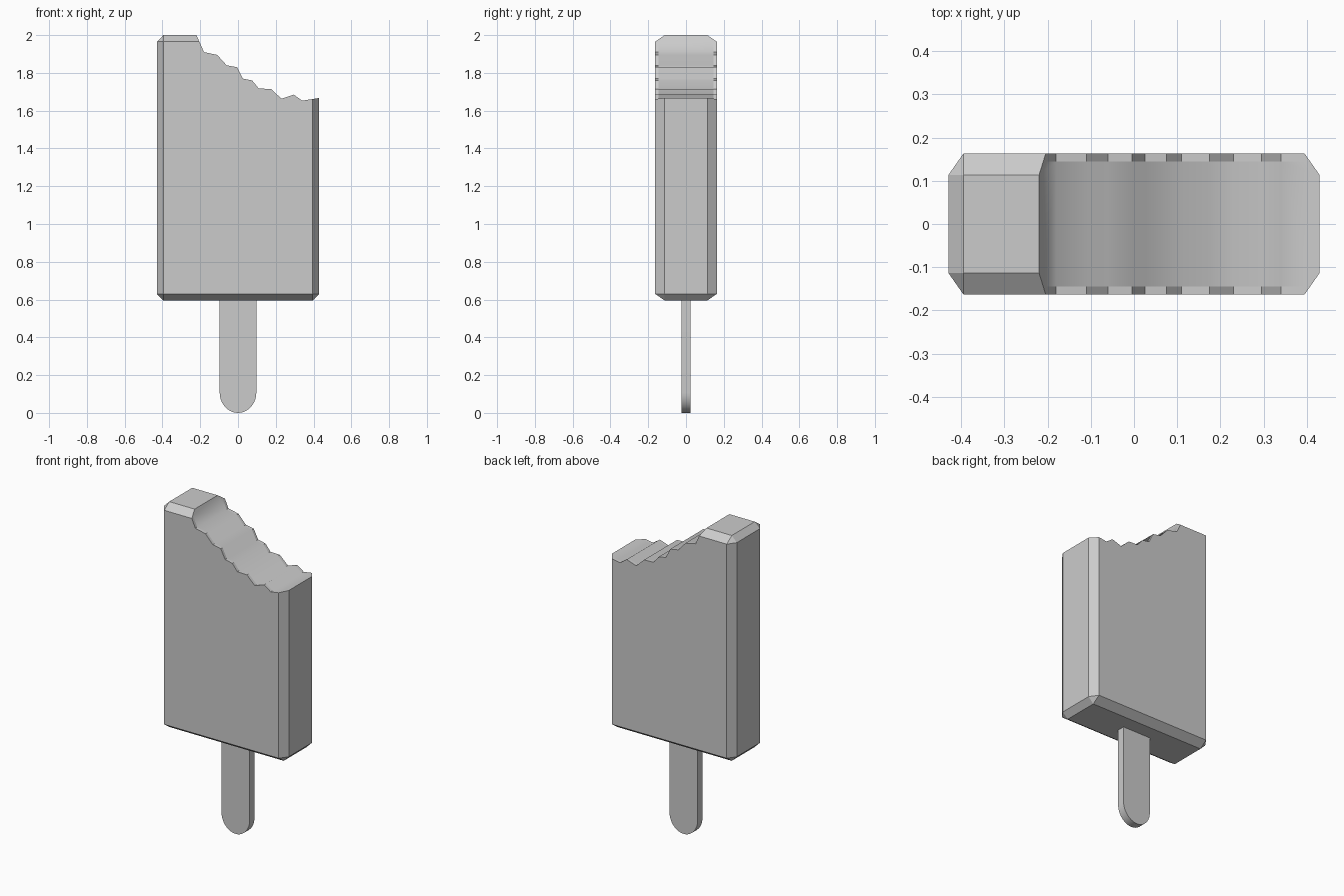
import bpy, bmesh, math

if "Cube" in bpy.data.objects:
    bpy.data.objects.remove(bpy.data.objects["Cube"])


def finish(bm, name):
    bmesh.ops.recalc_face_normals(bm, faces=bm.faces)
    me = bpy.data.meshes.new(name)
    bm.to_mesh(me)
    bm.free()
    ob = bpy.data.objects.new(name, me)
    bpy.context.collection.objects.link(ob)
    return ob


def prism(name, profile, ys):
    """Sweep an x/z profile through a list of y positions."""
    bm = bmesh.new()
    rings = [[bm.verts.new((x, y, z)) for x, z in profile] for y in ys]
    n = len(profile)
    for a, b in zip(rings, rings[1:]):
        for i in range(n):
            j = (i + 1) % n
            bm.faces.new((a[i], a[j], b[j], b[i]))
    bm.faces.new(rings[0])
    bm.faces.new(rings[-1][::-1])
    return finish(bm, name)


def activate(ob):
    bpy.ops.object.select_all(action='DESELECT')
    ob.select_set(True)
    bpy.context.view_layer.objects.active = ob


# Ice bar: chamfered block, wider chamfer along y
bm = bmesh.new()
bmesh.ops.create_cube(bm, size=2)
for v in bm.verts:
    v.co = (v.co.x * 0.43, v.co.y * 0.163 * 0.7, v.co.z * 0.7025)
bmesh.ops.bevel(bm, geom=bm.edges[:], offset=0.035, segments=1, affect='EDGES')
for v in bm.verts:
    v.co = (v.co.x, v.co.y / 0.7, v.co.z + 1.2975)
bar = finish(bm, "ice_bar")

# Bite with ragged tooth marks, cut out of the top right corner
bite = [(-0.243, 2.05), (-0.22, 2.0), (-0.18, 1.91), (-0.11, 1.895),
        (-0.06, 1.84), (-0.005, 1.83), (0.025, 1.77), (0.075, 1.76),
        (0.11, 1.717), (0.175, 1.715), (0.23, 1.663), (0.295, 1.685),
        (0.34, 1.653), (0.43, 1.667), (0.6, 1.69), (0.6, 2.05)]
cutter = prism("bite_cutter", bite, [-0.3, -0.145, 0.145, 0.3])
cutter.hide_render = True
mod = bar.modifiers.new("bite", 'BOOLEAN')
mod.operation = 'DIFFERENCE'
mod.solver = 'EXACT'
mod.object = cutter
activate(bar)
bpy.ops.object.modifier_apply(modifier="bite")
bpy.data.objects.remove(cutter)

# Smooth only the inner part of the bite surface
for p in bar.data.polygons:
    inner = all(abs(bar.data.vertices[i].co.y) < 0.15 for i in p.vertices)
    c = p.center
    p.use_smooth = inner and -0.21 < c.x < 0.42 and 1.6 < c.z < 1.98

# Stick with a rounded lower end
arc = [(-0.097 * math.cos(math.pi * i / 20), 0.108 - 0.108 * math.sin(math.pi * i / 20))
       for i in range(21)]
stick = prism("stick", [(-0.097, 0.62)] + arc + [(0.097, 0.62)], [-0.024, 0.024])
activate(stick)
bpy.ops.object.shade_smooth_by_angle(angle=math.radians(30))
